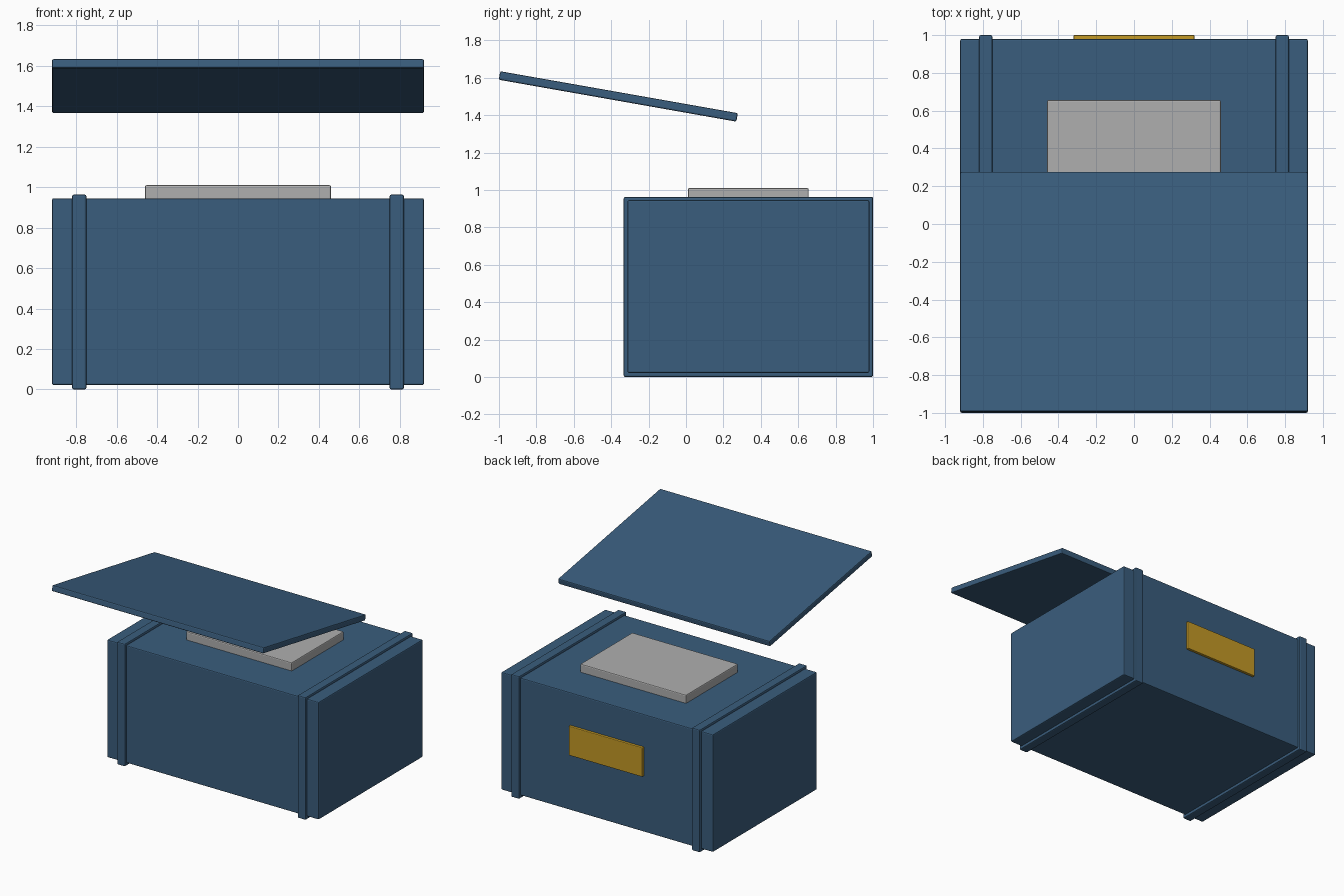
import bpy
import math

if "Cube" in bpy.data.objects:
    bpy.data.objects.remove(bpy.data.objects["Cube"])


def material(name, rgb):
    m = bpy.data.materials.new(name)
    m.diffuse_color = (*rgb, 1.0)
    m.use_nodes = True
    m.node_tree.nodes["Principled BSDF"].inputs["Base Color"].default_value = m.diffuse_color
    return m


blue = material("slate_blue", (0.042, 0.11, 0.205))
grey = material("light_grey", (0.43, 0.43, 0.43))
gold = material("brass_gold", (0.55, 0.32, 0.019))


def box(name, lo, hi, mat, bevel=0.008, tilt=0.0):
    """Box between two corners, with a small bevel and optional tilt about x."""
    centre = [(a + b) / 2 for a, b in zip(lo, hi)]
    bpy.ops.mesh.primitive_cube_add(size=1, location=centre)
    ob = bpy.context.object
    ob.name = name
    ob.scale = [b - a for a, b in zip(lo, hi)]
    bpy.ops.object.transform_apply(location=False, rotation=False, scale=True)
    ob.rotation_euler.x = math.radians(tilt)
    ob.data.materials.append(mat)
    mod = ob.modifiers.new("edge_bevel", 'BEVEL')
    mod.width = bevel
    mod.segments = 2
    return ob


# Chest body
box("chest_body", (-0.92, -0.313, 0.022), (0.92, 0.98, 0.945), blue)

# Two raised bands round the body
for side, label in ((-1, "left"), (1, "right")):
    x = side * 0.785
    box(label + "_band", (x - 0.035, -0.333, 0.0), (x + 0.035, 1.0, 0.963), blue)

# Slab resting on the body
box("top_slab", (-0.46, 0.01, 0.92), (0.46, 0.656, 1.01), grey)

# Plate on the rear face
box("rear_plate", (-0.32, 0.96, 0.46), (0.32, 1.0, 0.69), gold, 0.005)

# Floating tilted lid
cy, cz, half, thick = -0.362, 1.5, 0.645, 0.023
box("tilted_lid", (-0.92, cy - half, cz - thick), (0.92, cy + half, cz + thick),
    blue, tilt=-10)
